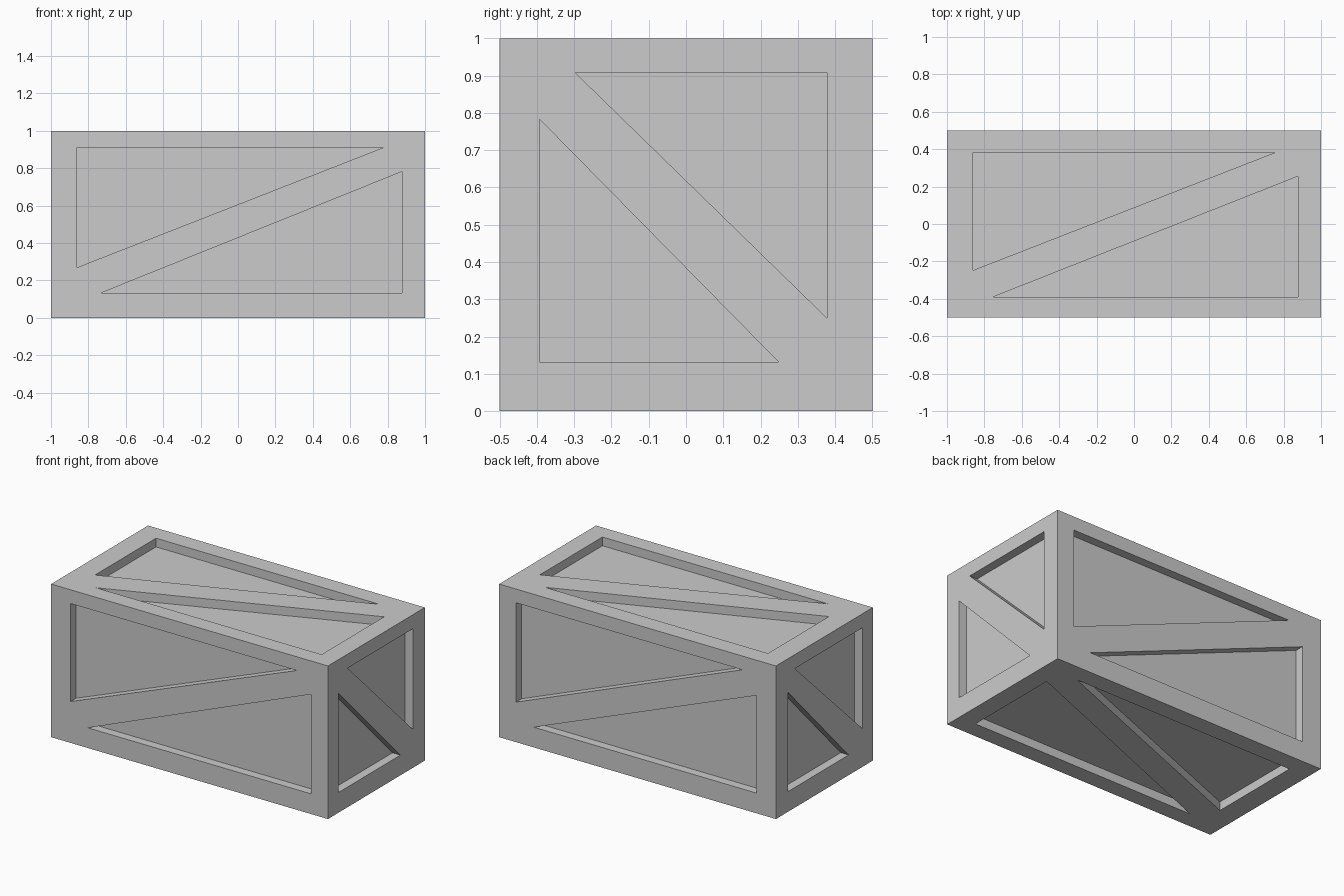
import bpy, bmesh
from mathutils import Vector

if "Cube" in bpy.data.objects:
    bpy.data.objects.remove(bpy.data.objects["Cube"])

DEPTH = 0.057   # recess depth
OVER = 0.05     # cutter overshoot outside the face


def panel_cutter(bm, to_3d, normal, upper, lower):
    """Add two triangular prisms sunk into one face of the crate."""
    n = Vector(normal)
    for tri in (upper, lower):
        pts = [Vector(to_3d(u, v)) for u, v in tri]
        inner = bm.faces.new([bm.verts.new(p - n * DEPTH) for p in pts])
        ext = bmesh.ops.extrude_face_region(bm, geom=[inner], use_keep_orig=True)
        moved = [g for g in ext["geom"] if isinstance(g, bmesh.types.BMVert)]
        bmesh.ops.translate(bm, verts=moved, vec=n * (DEPTH + OVER))


# Crate body
bpy.ops.mesh.primitive_cube_add(size=1, location=(0, 0, 0.5))
crate = bpy.context.object
crate.name = "crate_body"
crate.scale = (2, 1, 1)
bpy.ops.object.transform_apply(location=True, rotation=False, scale=True)

# Triangular recesses on all six sides (right-angle corner first)
bm = bmesh.new()
panel_cutter(bm, lambda u, v: (u, -0.5, v), (0, -1, 0),             # front
             [(-0.86, 0.91), (0.775, 0.91), (-0.86, 0.27)],
             [(0.877, 0.132), (0.877, 0.782), (-0.735, 0.132)])
panel_cutter(bm, lambda u, v: (-u, 0.5, v), (0, 1, 0),              # back
             [(-0.877, 0.91), (0.757, 0.91), (-0.877, 0.262)],
             [(0.86, 0.132), (0.86, 0.77), (-0.75, 0.132)])
panel_cutter(bm, lambda u, v: (1, u, v), (1, 0, 0),                 # right end
             [(0.378, 0.908), (-0.297, 0.908), (0.378, 0.25)],
             [(-0.393, 0.132), (-0.393, 0.783), (0.248, 0.132)])
panel_cutter(bm, lambda u, v: (-1, -u, v), (-1, 0, 0),              # left end
             [(0.393, 0.908), (-0.305, 0.908), (0.393, 0.25)],
             [(-0.378, 0.132), (-0.378, 0.783), (0.25, 0.132)])
for z, nz in ((1, 1), (0, -1)):                                     # top, bottom
    panel_cutter(bm, lambda u, v: (u, v, z), (0, 0, nz),
                 [(-0.86, 0.382), (0.753, 0.382), (-0.86, -0.247)],
                 [(0.877, -0.39), (0.877, 0.255), (-0.753, -0.39)])
bmesh.ops.recalc_face_normals(bm, faces=bm.faces)
mesh = bpy.data.meshes.new("panel_cutters")
bm.to_mesh(mesh)
bm.free()
cutter = bpy.data.objects.new("panel_cutters", mesh)
bpy.context.collection.objects.link(cutter)

# Cut the recesses, then remove the helper
cut = crate.modifiers.new("panels", 'BOOLEAN')
cut.operation = 'DIFFERENCE'
cut.solver = 'EXACT'
cut.object = cutter
bpy.context.view_layer.objects.active = crate
bpy.ops.object.modifier_apply(modifier=cut.name)
bpy.data.objects.remove(cutter)
